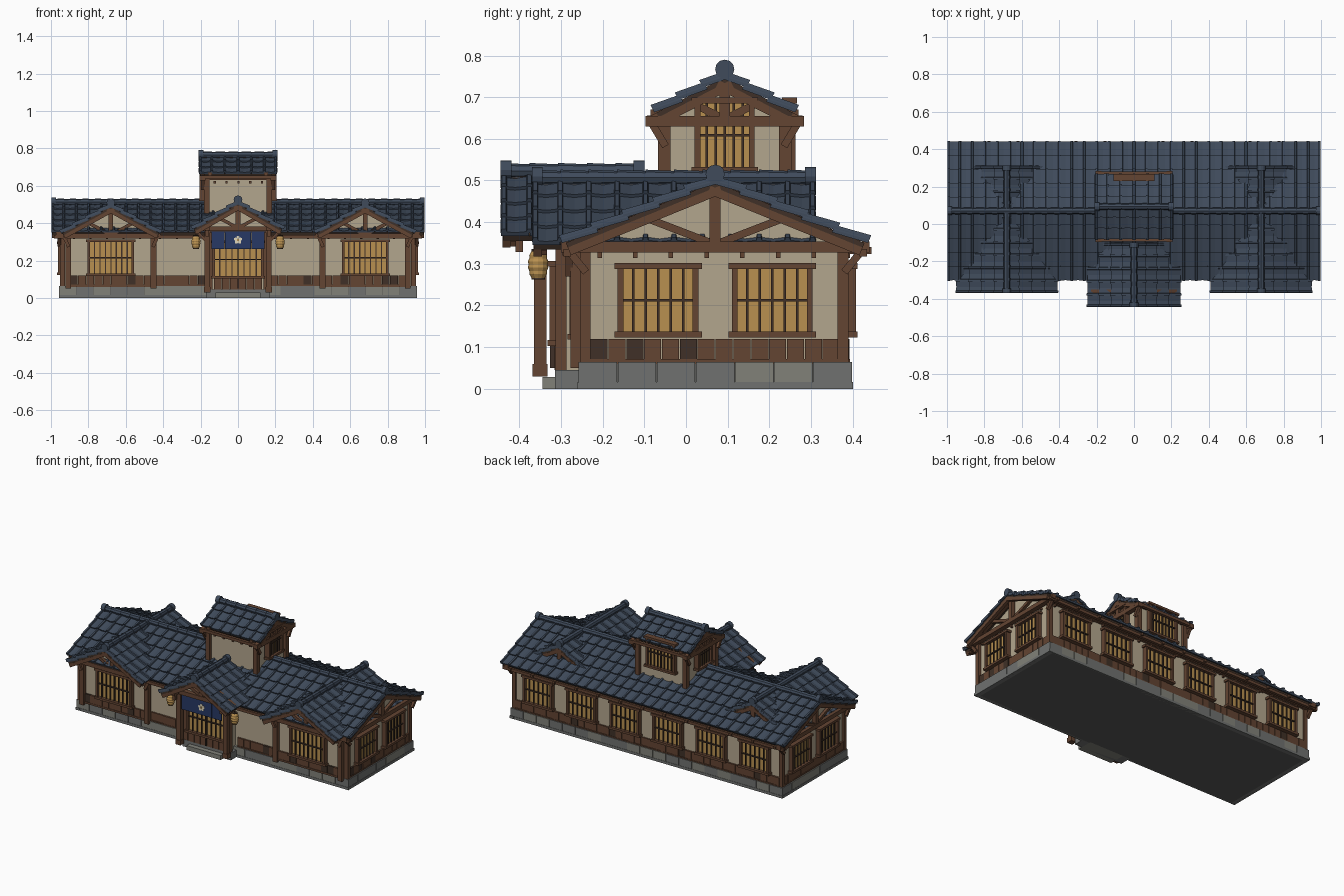
import bpy, bmesh, math, random
from mathutils import Matrix, Vector

if "Cube" in bpy.data.objects:
    bpy.data.objects.remove(bpy.data.objects["Cube"])
random.seed(4)

COL = {
    "roof": (.05, .07, .105), "wood": (.125, .058, .032), "dark": (.05, .03, .02),
    "plaster": (.45, .38, .27), "gold": (.48, .28, .08), "stone": (.22, .22, .19),
    "stone2": (.16, .165, .16), "base": (.1, .1, .095), "cloth": (.02, .04, .13), "pale": (.75, .68, .5)}
MATS = {}
for k, c in COL.items():
    MATS[k] = bpy.data.materials.new(k)
    MATS[k].diffuse_color = (*c, 1)
parts = {}
I = Matrix.Identity(4)


def T(x, y, z=0, deg=0):
    return Matrix.Translation((x, y, z)) @ Matrix.Rotation(math.radians(deg), 4, 'Z')


def loft(name, mat, M, loops):
    """Skin a list of equal loops and cap both ends, added to the named part."""
    bm = parts.setdefault(name, (bmesh.new(), mat))[0]
    vs = [[bm.verts.new(M @ Vector(p)) for p in lp] for lp in loops]
    n = len(vs[0])
    fs = [bm.faces.new(vs[0]), bm.faces.new(vs[-1])]
    for a, b in zip(vs, vs[1:]):
        for i in range(n):
            fs.append(bm.faces.new((a[i], a[(i + 1) % n], b[(i + 1) % n], b[i])))
    bmesh.ops.recalc_face_normals(bm, faces=fs)


def box(name, mat, M, x0, x1, y0, y1, z0, z1):
    loft(name, mat, M, [[(x0, y0, z), (x1, y0, z), (x1, y1, z), (x0, y1, z)] for z in (z0, z1)])


def beam(name, mat, M, p, q, w):
    """Square timber between two points."""
    p, q = Vector(p), Vector(q)
    d = (q - p).normalized()
    u = d.cross((0, 1, 0) if abs(d.y) < .9 else (1, 0, 0)).normalized() * w / 2
    v = d.cross(u)
    loft(name, mat, M, [[c + u + v, c - u + v, c - u - v, c + u - v] for c in (p, q)])


def turned(name, mat, M, prof, n, axis='Z'):
    """Lathe of (radius, height) pairs along z or y."""
    lps = []
    for r, h in prof:
        ring = [(r * math.cos(2 * math.pi * i / n), r * math.sin(2 * math.pi * i / n)) for i in range(n)]
        lps.append([(a, b, h) if axis == 'Z' else (a, h, b) for a, b in ring])
    loft(name, mat, M, lps)


def house(name, M, half, z0, ze, zp, y0, y1):
    """Plaster volume with a gable at each end."""
    loft(name, "plaster", M, [[(-half, y, z0), (half, y, z0), (half, y, ze), (0, y, zp), (-half, y, ze)]
                              for y in (y0, y1)])


def roof(name, M, half, zr, ze, y0, y1, rows):
    """Tiled gable roof, ridge along local y."""
    cols = round((y1 - y0) / .066)
    w = (y1 - y0) / cols
    for s in (-1, 1):
        down = Vector((s * half, 0, ze - zr))
        nrm = Vector((s * (zr - ze), 0, half)).normalized()

        def P(t, y, h):
            return Vector((0, y, zr)) + down * t + nrm * h
        loft(name + "_deck", "dark", M, [[P(0, y, -.03), P(.98, y, -.03), P(.98, y, -.016), P(0, y, -.016)]
                                         for y in (y0 + .006, y1 - .006)])
        for r in range(rows):
            ta, tb = max(0, (r - .12) / rows), (r + 1) / rows
            for c in range(cols):
                a, b = y0 + c * w + .001, y0 + (c + 1) * w - .001
                loft(name + "_tiles", "roof", M,
                     [[P(t, a, h - .013), P(t, b, h - .013), P(t, b, h), P(t, (a + b) / 2, h - .004), P(t, a, h)]
                      for t, h in ((ta, -.009), (tb, 0))])
            for c in range(cols + 1):
                y = min(max(y0 + c * w, y0 + .008), y1 - .008)
                loft(name + "_tile_rolls", "roof", M,
                     [[P(t, y - .008, h - .006), P(t, y + .008, h - .006), P(t, y + .005, h + .006), P(t, y - .005, h + .006)]
                      for t, h in ((ta, -.009), (tb, .001))])
        # barge boards and rafter tips
        for y in (y0 + .014, y1 - .014):
            beam(name + "_barge_boards", "wood", M, P(.0, y, -.038), P(.98, y, -.038), .02)
        for c in range(cols // 2 + 1):
            y = y0 + .03 + c * (y1 - y0 - .06) / (cols // 2)
            beam(name + "_rafters", "wood", M, P(.7, y, -.036), P(.995, y, -.036), .013)
    # ridge rolls and round end caps
    for c in range(cols):
        turned(name + "_ridge", "roof", M @ T(0, 0, zr), [(.019, y0 + c * w), (.016, y0 + (c + 1) * w)], 8, 'Y')
    for y in (y0, y1 - .026):
        turned(name + "_ridge_ends", "roof", M @ T(0, 0, zr + .002), [(.023, y), (.023, y + .026)], 12, 'Y')


def truss(name, M, tie, half, zt, zp, post=None):
    """Gable frame on a wall facing local -y: tie, rafters, king post, struts, knee braces."""
    box(name, "wood", M, -tie, tie, -.025, .005, zt - .013, zt + .013)
    beam(name, "wood", M, (0, -.01, zt), (0, -.01, zp), .026)
    for s in (-1, 1):
        beam(name, "wood", M, (s * half, -.01, zt + .005), (0, -.01, zp), .022)
        beam(name, "wood", M, (s * .01, -.008, zt + .01), (s * half * .5, -.008, (zt + zp) / 2), .018)
        if post:
            beam(name, "wood", M, (s * post, -.008, zt - .06), (s * (tie - .015), -.008, zt - .005), .018)


def window(name, M, w, z0, z1, bars):
    """Lattice window on a wall facing local -y."""
    h = w / 2
    box(name + "_panes", "gold", M, -h, h, -.012, .005, z0, z1)
    for s in (-1, 1):
        box(name + "_frames", "wood", M, s * h - .007, s * h + .007, -.028, .004, z0, z1)
    for z in (z0, z1):
        box(name + "_frames", "wood", M, -h - .015, h + .015, -.032, .004, z - .007, z + .007)
    for i in range(1, bars + 1):
        x = -h + w * i / (bars + 1)
        box(name + "_lattice", "dark", M, x - .003, x + .003, -.02, -.01, z0, z1)
    box(name + "_lattice", "dark", M, -h, h, -.021, -.01, (z0 + z1) / 2 - .003, (z0 + z1) / 2 + .003)


def wall_trim(name, M, u0, u1, pegs=True):
    """Wainscot boards, sill, top rail and pegs on a wall facing local -y."""
    n = max(1, round((u1 - u0) / .044))
    w = (u1 - u0) / n
    for i in range(n):
        m = "dark" if random.random() < .2 else "wood"
        box(name + "_wainscot_" + m, m, M, u0 + i * w + .001, u0 + (i + 1) * w - .001,
            -.009 - random.random() * .004, .004, .068, .12)
        if pegs and i % 2 == 0:
            box(name + "_pegs", "wood", M, u0 + (i + .4) * w, u0 + (i + .65) * w, -.014, .004, .314, .327)
    box(name + "_sill", "wood", M, u0, u1, -.014, .004, .06, .071)


def post(name, x, y, z0, z1, w=.026):
    box(name, "wood", I, x - w / 2, x + w / 2, y - w / 2, y + w / 2, z0, z1)


# stone foundation
box("foundation_core", "base", I, -.95, .95, -.252, .392, 0, .06)
for M, half in ((T(0, -.252), .955), (T(0, .392, 0, 180), .955), (T(.95, .07, 0, 90), .328), (T(-.95, .07, 0, -90), .328)):
    n = round(2 * half / .09)
    for i in range(n):
        m = random.choice(("stone", "stone2"))
        a = -half + 2 * half * i / n
        box("foundation_blocks_" + m, m, M, a + .001, a + 2 * half / n - .001, -.006, .02, .016, .064)
    box("foundation_footing", "stone2", M, -half - .003, half + .003, -.008, .02, 0, .016)
box("entrance_step", "stone", I, -.12, .12, -.345, -.24, 0, .028)
box("entrance_threshold", "stone2", I, -.17, .17, -.315, -.24, .0, .045)

# plaster volumes and their roofs
RX = T(0, .07, 0, 90)
house("main_walls", RX, .31, .055, .345, .478, -.935, .935)
roof("main_roof", RX, .372, .513, .362, -.998, .998, 5)
house("porch_walls", I, .15, .045, .385, .475, -.3, -.1)
roof("porch_roof", I, .25, .523, .378, -.445, -.1, 4)
TX = T(0, .093, 0, 90)
house("tower_walls", TX, .142, .35, .655, .722, -.165, .165)
roof("tower_roof", TX, .175, .765, .675, -.21, .21, 3)

# main front and back walls
FR, BK = T(0, -.24), T(0, .38, 0, 180)
wall_trim("back", BK, -.93, .93)
for x in (.15, .455, .76):
    for s in (-1, 1):
        window("back_window", BK @ T(s * x, 0), .19, .13, .295, 5)
for y in (.425, -.285):
    box("eave_beams", "wood", I, -.985, .985, y - .009, y + .009, .318, .336)
box("wall_plates", "wood", I, -.95, .95, .37, .395, .328, .348)
box("wall_plates", "wood", I, -.95, .95, -.255, -.23, .328, .348)
for i in range(13):
    x = -.93 + i * .155
    beam("eave_brackets", "wood", I, (x, .375, .332), (x, .445, .332), .016)

for s in (-1, 1):
    # side gable walls
    SM = T(s * .935, .07, 0, s * 90)
    wall_trim("side", SM, -.3, .3)
    truss("side_truss", SM @ T(0, -.012), .37, .345, .34, .485, .31)
    for u in (-.137, .137):
        window("side_window", SM @ T(u, 0), .18, .13, .295, 5)
    for y in (-.242, .377):
        post("corner_posts", s * .938, y, .055, .345)
    # front wings
    W = T(s * .68, 0)
    house("wing_walls", W, .235, .055, .335, .46, -.252, .28)
    roof("wing_roof", W, .272, .507, .357, -.37, .312, 4)
    WF = W @ T(0, -.252)
    wall_trim("wing", WF, -.22, .22)
    window("wing_window", WF, .235, .125, .305, 7)
    truss("wing_truss", WF @ T(0, -.02), .265, .25, .333, .475, .225)
    truss("wing_rear_truss", W @ T(0, .28, 0, 180), .2, .2, .36, .475)
    for u in (-.228, .228):
        post("wing_posts", s * .68 + u, -.262, .05, .335, .03)
        box("wing_beams", "wood", W, u - .011, u + .011, -.345, -.2, .335, .355)
    # wall stretch between wing and porch
    a, b = sorted((s * .44, s * .17))
    wall_trim("front", FR, a, b)
    # porch posts, beams, lanterns
    post("porch_posts", s * .165, -.35, .045, .375, .03)
    post("porch_posts", s * .15, -.3, .045, .375, .026)
    post("porch_post_feet", s * .165, -.35, .03, .06, .036)
    box("porch_beams", "wood", I, s * .165 - .012, s * .165 + .012, -.42, -.2, .36, .382)
    post("porch_beam_drops", s * .165, -.4, .328, .375, .018)
    beam("porch_braces", "wood", I, (s * .165, -.35, .3), (s * .225, -.35, .36), .016)
    L = T(s * .225, -.355, .262)
    turned("lantern_bodies", "gold", L, [(.016, .004)] + [(.017 + .006 * math.sin(math.pi * i / 8) + .002 * (i % 2), .006 + i * .0075)
                                                          for i in range(9)] + [(.016, .068)], 12)
    for z in (0, .066):
        turned("lantern_caps", "dark", L, [(.016, z), (.016, z + .007)], 12)
    beam("lantern_hangers", "dark", L, (0, 0, .07), (0, 0, .1), .006)
    # tower sides
    TM = T(s * .165, .093, 0, s * 90)
    truss("tower_truss", TM @ T(0, -.015), .19, .17, .642, .735, .142)
    window("tower_side_window", TM @ T(0, -.012), .13, .525, .692, 5)
    for y in (-.052, .238):
        post("tower_posts", s * .167, y, .38, .655, .03)
    box("tower_beams", "wood", I, s * .15 - .011, s * .15 + .011, -.085, .27, .652, .67)
    for y in (-.085, .271):
        box("tower_eave_beams", "wood", I, -.2, .2, y - .009, y + .009, .638, .656)

# tower back window and front rail
window("tower_back_window", T(0, .235, 0, 180), .19, .51, .692, 7)
box("tower_rails", "wood", I, -.17, .17, -.062, -.045, .63, .65)
for i in range(5):
    box("tower_pegs", "wood", I, -.13 + i * .063, -.118 + i * .063, -.062, -.045, .612, .625)

# porch gable, sliding door and curtain
truss("porch_truss", T(0, -.35), .225, .225, .37, .495)
loft("porch_gable_infill", "plaster", I, [[(-.19, y, .375), (.19, y, .375), (0, y, .48)] for y in (-.345, -.3)])
DF = T(0, -.3)
window("entrance_door", DF, .26, .11, .3, 7)
box("entrance_door_rails", "dark", DF, -.003, .003, -.026, 0, .05, .3)
for i in range(6):
    box("entrance_door_panel", "wood", DF, -.13 + i * .0433 + .001, -.13 + (i + 1) * .0433 - .001, -.016, .004, .045, .106)
beam("curtain_rod", "dark", I, (-.16, -.36, .355), (.16, -.36, .355), .01)
for i in range(4):
    x = -.142 + i * .071
    box("entrance_curtain", "cloth", I, x + .001, x + .07, -.366, -.36, .262, .355)
for i in range(5):
    a = math.pi / 2 + i * math.tau / 5
    turned("curtain_flower", "pale", T(.014 * math.cos(a), 0, .31 + .014 * math.sin(a)), [(.009, -.369), (.009, -.364)], 8, 'Y')
turned("curtain_flower_centre", "gold", T(0, 0, .31), [(.006, -.371), (.006, -.364)], 8, 'Y')

# turn the collected parts into objects
for name, (bm, mat) in parts.items():
    me = bpy.data.meshes.new(name)
    bm.to_mesh(me)
    bm.free()
    me.materials.append(MATS[mat])
    bpy.context.collection.objects.link(bpy.data.objects.new(name, me))

for m in bpy.data.materials:
    if m.users and not m.is_grease_pencil:
        m.use_nodes = True
        m.node_tree.nodes["Principled BSDF"].inputs["Base Color"].default_value = m.diffuse_color
